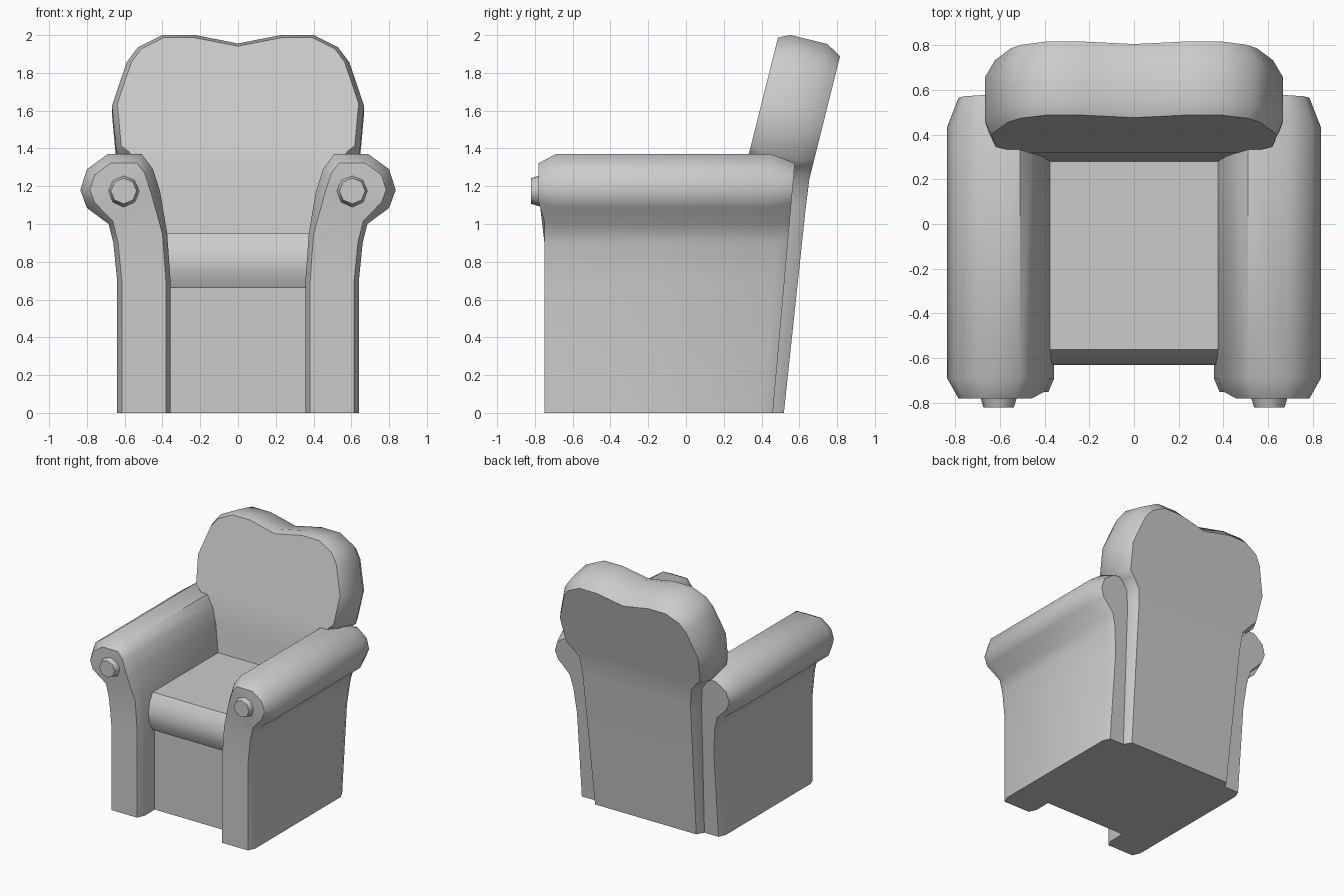
import bpy, bmesh, math
from mathutils import Vector, Matrix

if "Cube" in bpy.data.objects:
    bpy.data.objects.remove(bpy.data.objects["Cube"])


def finish(name, bm, mirror=False):
    bmesh.ops.recalc_face_normals(bm, faces=bm.faces)
    mesh = bpy.data.meshes.new(name)
    bm.to_mesh(mesh)
    bm.free()
    ob = bpy.data.objects.new(name, mesh)
    bpy.context.collection.objects.link(ob)
    bpy.ops.object.select_all(action='DESELECT')
    ob.select_set(True)
    bpy.context.view_layer.objects.active = ob
    bpy.ops.object.shade_smooth_by_angle(angle=math.radians(50))
    if mirror:
        ob.modifiers.new("Mirror", 'MIRROR')
    return ob


def loft(name, rings, rows, mirror=False):
    """Skin equal rings; caps are `rows` cross strips plus one closing face."""
    bm = bmesh.new()
    vs = [[bm.verts.new(p) for p in r] for r in rings]
    n = len(vs[0])
    for a, b in zip(vs, vs[1:]):
        for i in range(n):
            j = (i + 1) % n
            bm.faces.new((a[i], a[j], b[j], b[i]))
    for r in (vs[0], vs[-1]):
        for i in range(rows):
            bm.faces.new((r[i], r[i + 1], r[n - 2 - i], r[n - 1 - i]))
        bm.faces.new(r[rows:n - rows])
    return finish(name, bm, mirror)


def inset(pts, amount):
    """Shrink an open counter-clockwise outline whose ends stand on the floor."""
    out = []
    for i, p in enumerate(pts):
        p = Vector(p)
        if i in (0, len(pts) - 1):
            nrm = Vector((1 if i == 0 else -1, 0))
        else:
            e = (p - Vector(pts[i - 1])).normalized()
            f = (Vector(pts[i + 1]) - p).normalized()
            a, b = Vector((e.y, -e.x)), Vector((f.y, -f.x))
            nrm = (a + b) / (1 + a.dot(b))
        out.append(p - nrm * amount(p.y))
    return out


# Arms: rolled-top profile with a bevelled front and a leaning rear
arm = [(.64, 0), (.64, .7), (.66, .9), (.685, 1.0), (.80, 1.085), (.835, 1.18),
       (.80, 1.29), (.69, 1.37), (.51, 1.37), (.45, 1.29), (.412, 1.17),
       (.375, .95), (.357, .7), (.357, 0)]
small = inset(arm, lambda z: .048 if z > 1.03 else .025)


def rear(z):
    return .46 + .088 * z


loft("arm", [
    [(p.x, -.78 if p.y > 1.03 else -.75, p.y) for p in small],
    [(x, -.69, z) for x, z in arm],
    [(x, rear(z) - (.13 if z > 1.03 else .06), z) for x, z in arm],
    [(p.x, rear(p.y), p.y) for p in small]], 5, True)

# Arm buttons: tapered octagons on the roll fronts
bm = bmesh.new()
bmesh.ops.create_cone(bm, cap_ends=True, segments=8, radius1=.086, radius2=.068, depth=.06,
                      matrix=Matrix.Translation((.605, -.79, 1.175))
                      @ Matrix.Rotation(math.pi / 2, 4, 'X'))
finish("arm_button", bm, True)

# Backrest: narrow panel below, wide lobed top leaning backwards
half = [(.50, 0), (.53, 1.15), (.545, 1.3), (.60, 1.365), (.645, 1.40), (.667, 1.64),
        (.59, 1.87), (.53, 1.95), (.40, 2.015), (.23, 2.015)]
outline = half + [(0, 1.97)] + [(-x, z) for x, z in reversed(half)]


def back_ring(amount, depth):
    ring = []
    for p in inset(outline, lambda z: amount):
        z = p.y
        lean = -.24 * min(1, z / 1.3)
        front = .315 + (z - 1.3) * (.25 if z > 1.3 else .1)
        ring.append((p.x, front + .98 * depth, z + lean * depth))
    return ring


loft("backrest", [back_ring(*a) for a in
                  ((.028, 0), (0, .06), (0, .26), (.045, .34))], 2)


def slab(name, profile, w):
    """Extrude a (y, z) profile across x."""
    bm = bmesh.new()
    f = bm.faces.new([bm.verts.new((-w, y, z)) for y, z in profile])
    ext = bmesh.ops.extrude_face_region(bm, geom=[f])['geom']
    bmesh.ops.translate(bm, vec=(2 * w, 0, 0),
                        verts=[v for v in ext if isinstance(v, bmesh.types.BMVert)])
    finish(name, bm)


# Seat cushion with rounded front, and the base under it
slab("seat_cushion", [(.32, .95), (-.56, .95), (-.605, .89), (-.63, .81),
                      (-.625, .73), (-.59, .66), (.32, .66)], .385)
slab("base", [(.4, 0), (-.56, 0), (-.56, .68), (.4, .68)], .4)
